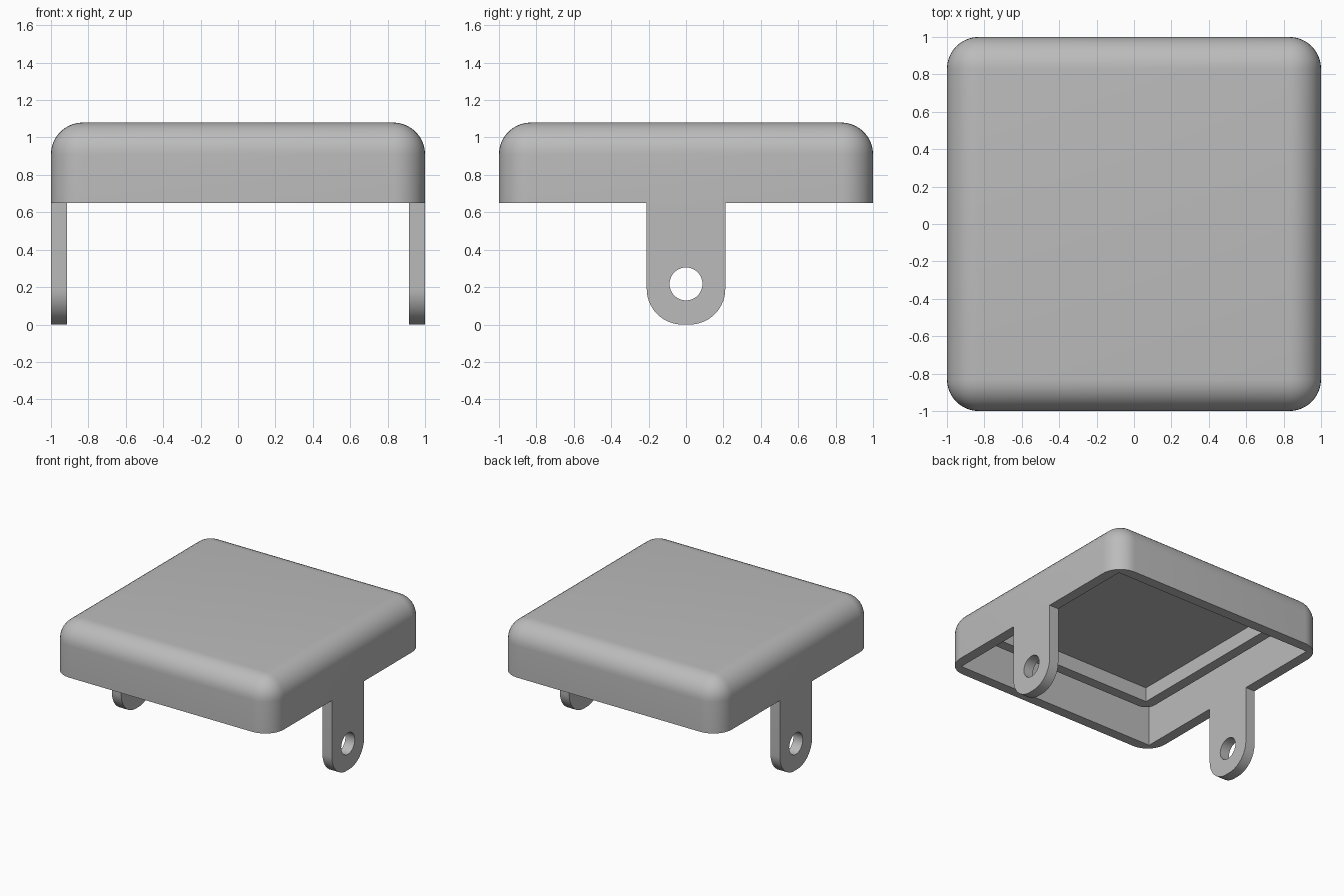
import bpy
import bmesh
from math import radians
from mathutils import Matrix, Vector

if "Cube" in bpy.data.objects:
    bpy.data.objects.remove(bpy.data.objects["Cube"])

TOP, RIM, CEILING = 1.08, 0.65, 0.99
WALL = 0.085

grey = bpy.data.materials.new("plain grey")
grey.use_nodes = True
grey.diffuse_color = (0.5, 0.5, 0.5, 1)
grey.node_tree.nodes["Principled BSDF"].inputs["Base Color"].default_value = grey.diffuse_color


def box(name, low, high, radius=0, rounded=None, segments=10):
    """Box between two corners; rounds the edges whose midpoint passes the rule."""
    bm = bmesh.new()
    low, high = Vector(low), Vector(high)
    size = high - low
    bmesh.ops.create_cube(bm, size=1, matrix=Matrix.Translation((low + high) / 2) @ Matrix.Diagonal((*size, 1)))
    if rounded:
        edges = [e for e in bm.edges if rounded(e.verts[0].co, e.verts[1].co)]
        bmesh.ops.bevel(bm, geom=edges, offset=radius, segments=segments, profile=0.5, affect='EDGES')
    return add(name, bm)


def add(name, bm):
    mesh = bpy.data.meshes.new(name)
    bm.to_mesh(mesh)
    bm.free()
    mesh.materials.append(grey)
    obj = bpy.data.objects.new(name, mesh)
    bpy.context.collection.objects.link(obj)
    return obj


def activate(obj):
    bpy.ops.object.select_all(action='DESELECT')
    obj.select_set(True)
    bpy.context.view_layer.objects.active = obj


def cut(obj, cutter):
    """Subtract the cutter and remove it."""
    mod = obj.modifiers.new("cut", 'BOOLEAN')
    mod.operation, mod.solver, mod.object = 'DIFFERENCE', 'EXACT', cutter
    activate(obj)
    bpy.ops.object.modifier_apply(modifier=mod.name)
    bpy.data.objects.remove(cutter)


def finish(obj, hidden_z):
    """Drop the hidden joining face on top and smooth the rounds."""
    bm = bmesh.new()
    bm.from_mesh(obj.data)
    if hidden_z:
        hidden = [f for f in bm.faces if all(abs(v.co.z - hidden_z) < 1e-4 for v in f.verts)]
        bmesh.ops.delete(bm, geom=hidden, context='FACES')
    bm.to_mesh(obj.data)
    bm.free()
    activate(obj)
    bpy.ops.object.shade_smooth_by_angle(angle=radians(30))


def upright(a, b):
    return abs(a.z - b.z) > 0.01


# Rounded cover, hollow from below with square inner corners
cover = box("cover", (-1, -1, RIM), (1, 1, TOP), 0.17,
            lambda a, b: upright(a, b) or a.z > 1)
inner = 1 - WALL
cut(cover, box("cavity", (-inner, -inner, RIM - 0.2), (inner, inner, CEILING)))
finish(cover, None)

# Square lip hanging from the ceiling
outer, hole = 0.81, 0.725
lip = box("inner_lip", (-outer, -outer, 0.872), (outer, outer, CEILING), 0.085, upright)
cut(lip, box("lip_opening", (-hole, -hole, 0.7), (hole, hole, TOP)))
finish(lip, CEILING)

# Mounting tabs with round ends and bolt holes
for side, label in ((1, "left"), (-1, "right")):
    x0, x1 = sorted((side * inner, side))
    tab = box(label + "_tab", (x0, -0.21, 0), (x1, 0.21, RIM), 0.19,
              lambda a, b: a.z < 0.01 and b.z < 0.01 and abs(a.x - b.x) > 0.01, 14)
    bm = bmesh.new()
    bmesh.ops.create_cone(bm, cap_ends=True, segments=40, radius1=0.088, radius2=0.088, depth=0.5,
                          matrix=Matrix.Translation((side, 0, 0.217)) @ Matrix.Rotation(radians(90), 4, 'Y'))
    cut(tab, add("bolt_hole", bm))
    finish(tab, RIM)
